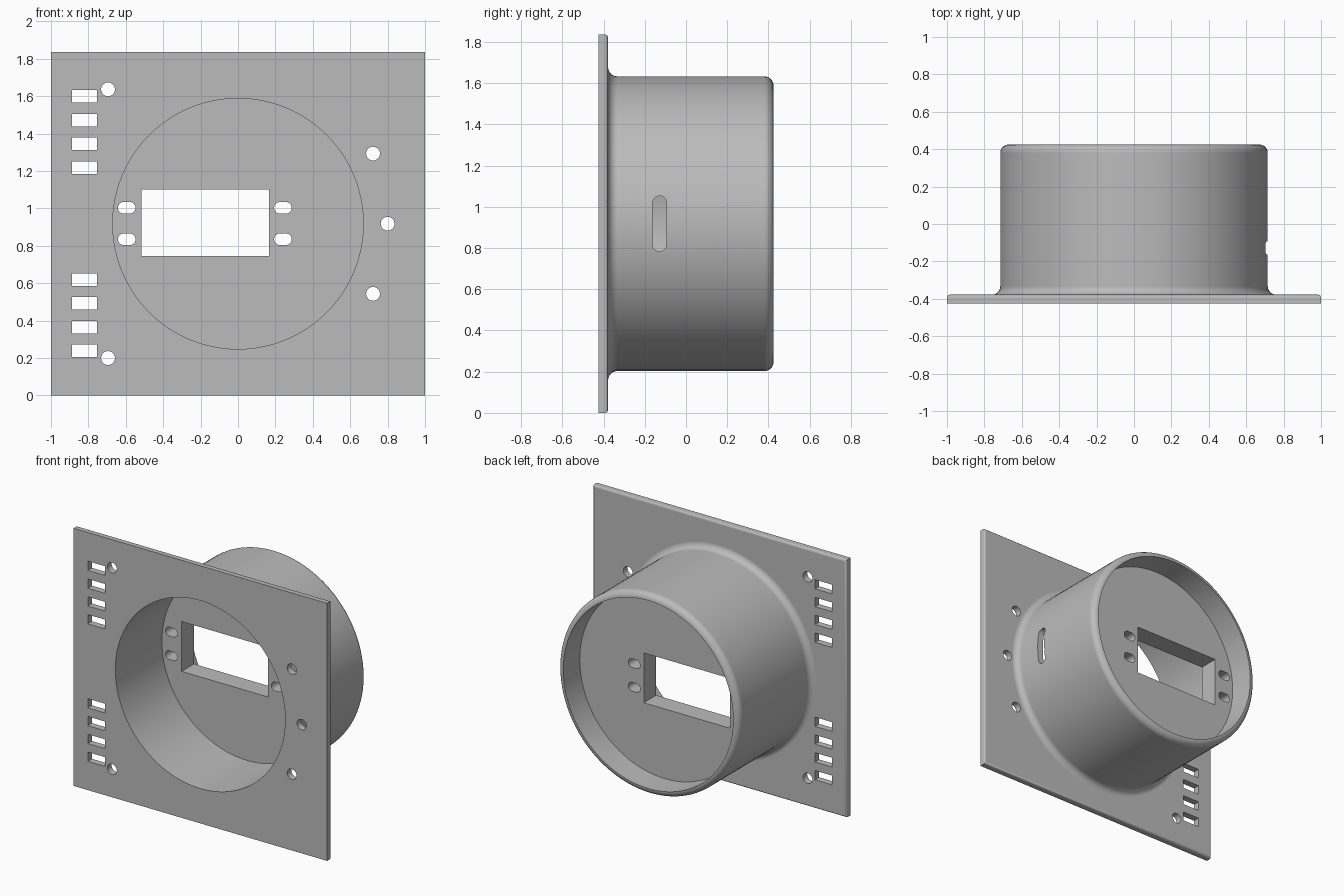
import bpy, bmesh
from math import pi, sin, cos, radians
from mathutils import Matrix, Vector

if "Cube" in bpy.data.objects:
    bpy.data.objects.remove(bpy.data.objects["Cube"])

CZ = 0.918            # height of the housing axis
FRONT, BACK, REAR = -0.425, -0.378, 0.425
BORE, OUTER, ROUND = 0.67, 0.715, 0.045

grey = bpy.data.materials.new("grey plastic")
grey.use_nodes = True
colour = (0.5, 0.5, 0.5, 1)
grey.diffuse_color = colour
grey.node_tree.nodes["Principled BSDF"].inputs["Base Color"].default_value = colour


def finish(name, bm):
    bmesh.ops.recalc_face_normals(bm, faces=bm.faces)
    mesh = bpy.data.meshes.new(name)
    bm.to_mesh(mesh)
    bm.free()
    mesh.materials.append(grey)
    ob = bpy.data.objects.new(name, mesh)
    bpy.context.collection.objects.link(ob)
    return ob


def add_box(bm, x, y, z):
    """Box from three (min, max) ranges."""
    spans = (x, y, z)
    mid = Vector([(a + b) / 2 for a, b in spans])
    size = Vector([b - a for a, b in spans])
    return bmesh.ops.create_cube(bm, size=1, matrix=Matrix.LocRotScale(mid, None, size))["verts"]


def add_prism(bm, points, direction):
    """Extrude a closed outline along a direction."""
    face = bm.faces.new([bm.verts.new(p) for p in points])
    ext = bmesh.ops.extrude_face_region(bm, geom=[face])["geom"]
    bmesh.ops.translate(bm, vec=direction, verts=[v for v in ext if isinstance(v, bmesh.types.BMVert)])


def stadium(length, radius, steps):
    """Outline of a slot lying along its first axis; a circle if length is 2 * radius."""
    half = length / 2 - radius
    pts = []
    for side, start in ((1, -pi / 2), (-1, pi / 2)):
        last = steps + 1 if half > 0 else steps
        for i in range(last):
            a = start + pi * i / steps
            pts.append((side * half + radius * cos(a), radius * sin(a)))
    return pts


def add_hole(bm, x, z, length, radius, y0, y1, steps=12):
    pts = [(x + u, y0, z + v) for u, v in stadium(length, radius, steps)]
    add_prism(bm, pts, (0, y1 - y0, 0))


def boolean(target, cutter, operation):
    mod = target.modifiers.new(operation, 'BOOLEAN')
    mod.operation, mod.object, mod.solver = operation, cutter, 'EXACT'
    bpy.context.view_layer.objects.active = target
    bpy.ops.object.modifier_apply(modifier=mod.name)
    bpy.data.objects.remove(cutter)


# Square mounting plate, softened along its back rim
bm = bmesh.new()
add_box(bm, (-1, 1), (FRONT, BACK), (0, 2 * CZ))
rim = [e for e in bm.edges if all(v.co.y > FRONT + 0.01 for v in e.verts)]
bmesh.ops.bevel(bm, geom=rim, offset=0.015, segments=3, profile=0.5, affect='EDGES')
housing = finish("mounting_plate_housing", bm)

# Turned drum: base fillet, straight wall, rounded rear lip
arc = [radians(90) * i / 8 for i in range(9)]
profile = [(0, BACK - 0.02), (OUTER + ROUND, BACK - 0.02)]
profile += [(OUTER + ROUND * (1 - sin(a)), BACK + ROUND * (1 - cos(a))) for a in arc]
profile += [(BORE + ROUND * cos(a), REAR - ROUND * (1 - sin(a))) for a in arc]
profile += [(0, REAR)]
bm = bmesh.new()
verts = [bm.verts.new((r, y, CZ)) for r, y in profile]
edges = [bm.edges.new(pair) for pair in zip(verts, verts[1:])]
bmesh.ops.spin(bm, geom=verts + edges, cent=(0, 0, CZ), axis=(0, 1, 0),
               angle=2 * pi, steps=96, use_duplicate=False)
bmesh.ops.remove_doubles(bm, verts=bm.verts, dist=0.0005)
boolean(housing, finish("drum", bm), 'UNION')

# Front and rear bores, leaving the inner panel between them
bm = bmesh.new()
add_hole(bm, 0, CZ, 2 * BORE, BORE, -0.6, 0.10, 48)
add_hole(bm, 0, CZ, 2 * BORE, BORE, 0.24, 0.6, 48)
boolean(housing, finish("bores", bm), 'DIFFERENCE')

# Panel window and its four screw slots
bm = bmesh.new()
add_box(bm, (-0.515, 0.165), (0, 0.35), (0.745, 1.10))
for x in (-0.595, 0.24):
    for z in (0.835, 1.003):
        add_hole(bm, x, z, 0.094, 0.031, 0, 0.35)
boolean(housing, finish("panel_cuts", bm), 'DIFFERENCE')

# Plate vents and round screw holes
bm = bmesh.new()
for base in (0.205, 1.185):
    for i in range(4):
        z = base + 0.127 * i
        add_box(bm, (-0.887, -0.753), (-0.6, -0.3), (z, z + 0.066))
for x, dz in ((-0.695, 0.718), (-0.695, -0.718), (0.722, 0.375), (0.722, -0.375), (0.80, 0)):
    add_hole(bm, x, CZ + dz, 0.074, 0.037, -0.6, -0.3)
boolean(housing, finish("plate_cuts", bm), 'DIFFERENCE')

# Upright cable slot through the left wall
bm = bmesh.new()
add_prism(bm, [(0.5, -0.128 + v, CZ + u) for u, v in stadium(0.27, 0.034, 12)], (0.4, 0, 0))
boolean(housing, finish("cable_slot", bm), 'DIFFERENCE')

# Smooth shading with crisp edges and flat large faces
bpy.ops.object.select_all(action='DESELECT')
housing.select_set(True)
bpy.context.view_layer.objects.active = housing
bpy.ops.object.shade_smooth_by_angle(angle=radians(35))
weighted = housing.modifiers.new("flat_faces", 'WEIGHTED_NORMAL')
weighted.keep_sharp = True
